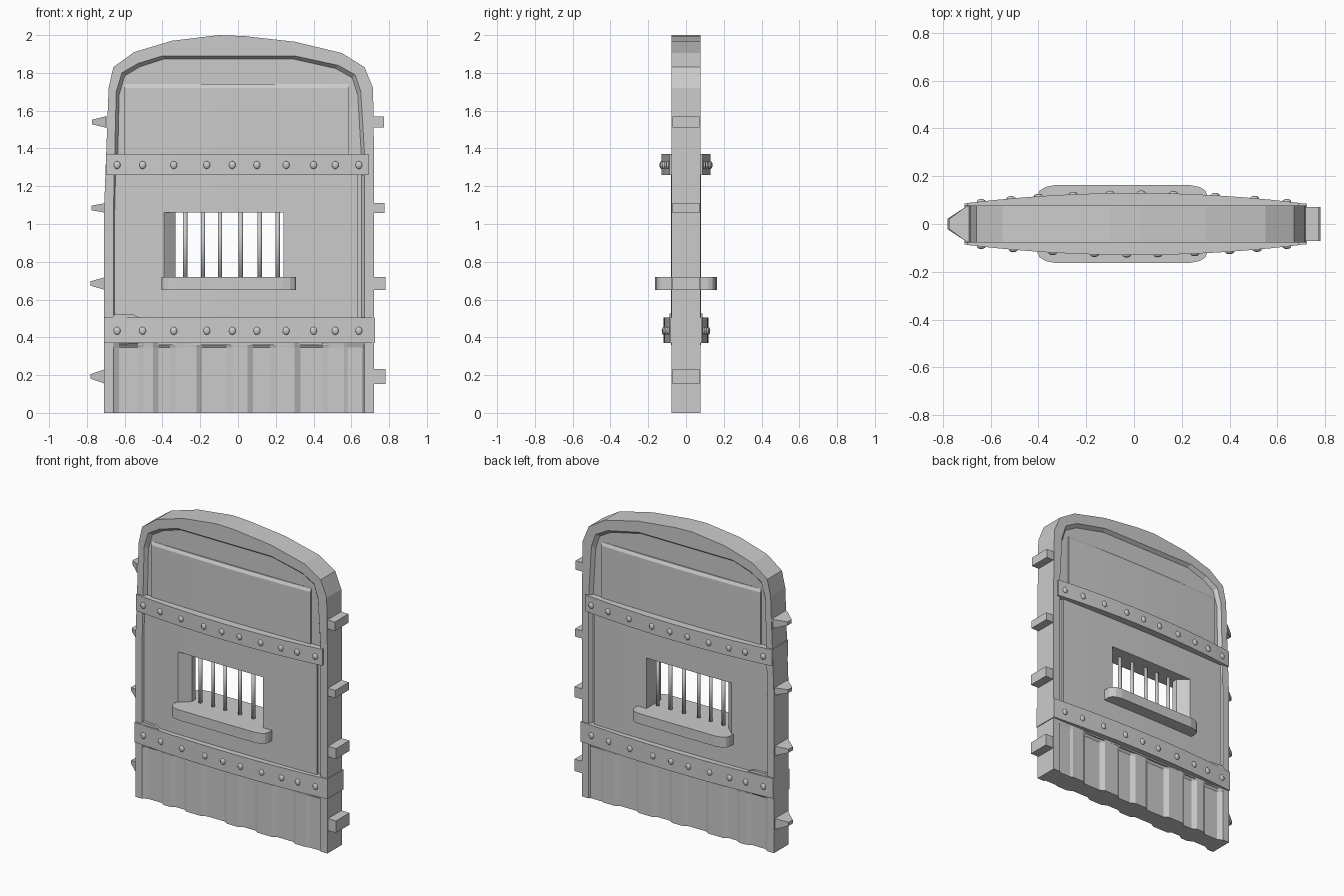
import bpy, bmesh, math

cube = bpy.data.objects.get("Cube")
if cube:
    bpy.data.objects.remove(cube, do_unlink=True)

grey = bpy.data.materials.new("plain_grey")
grey.use_nodes = True
grey.diffuse_color = (0.6, 0.6, 0.6, 1)
grey.node_tree.nodes["Principled BSDF"].inputs["Base Color"].default_value = (0.6, 0.6, 0.6, 1)


def finish(name, bm, smooth=False):
    bmesh.ops.recalc_face_normals(bm, faces=bm.faces[:])
    mesh = bpy.data.meshes.new(name)
    bm.to_mesh(mesh)
    bm.free()
    mesh.materials.append(grey)
    ob = bpy.data.objects.new(name, mesh)
    bpy.context.collection.objects.link(ob)
    if smooth:
        for p in mesh.polygons:
            p.use_smooth = True
    return ob


def loft(name, rings):
    """Skin closed rings of equal length and cap both ends."""
    bm = bmesh.new()
    rows = [[bm.verts.new(p) for p in ring] for ring in rings]
    n = len(rows[0])
    for a, b in zip(rows, rows[1:]):
        for i in range(n):
            j = (i + 1) % n
            bm.faces.new((a[i], a[j], b[j], b[i]))
    bm.faces.new(rows[0])
    bm.faces.new(rows[-1])
    return finish(name, bm)


def plan_prism(name, pts, z0, z1):
    return loft(name, [[(x, y, z) for x, y in pts] for z in (z0, z1)])


def bulge(x, edge, mid):
    return edge + (mid - edge) * (1 - (x / 0.72) ** 2)


def bowed(x0, x1, edge, mid, steps=12):
    """Lens-shaped plan, bulging to front and back."""
    xs = [x0 + (x1 - x0) * i / steps for i in range(steps + 1)]
    return ([(x, -bulge(x, edge, mid)) for x in xs]
            + [(x, bulge(x, edge, mid)) for x in reversed(xs)])


# Door core and raised rim
outer = [(-.71, 0), (-.71, 1.05), (-.685, 1.72), (-.66, 1.83), (-.55, 1.91),
         (-.35, 1.97), (-.1, 2), (.03, 1.995), (.3, 1.965), (.55, 1.905),
         (.67, 1.83), (.715, 1.72), (.72, 1.37), (.72, 0)]
inner = [(-.66, 0), (-.66, 1.05), (-.645, 1.7), (-.615, 1.8), (-.53, 1.85),
         (-.4, 1.89), (-.1, 1.89), (.03, 1.89), (.3, 1.89), (.53, 1.84),
         (.62, 1.79), (.65, 1.7), (.67, 1.37), (.67, 0)]
core = loft("door_core", [[(x, y, z) for x, z in outer] for y in (-.055, .055)])
for side, s in (("front", -1), ("back", 1)):
    loft(side + "_rim", [
        [(ox, s * .05, oz), (ox, s * .078, oz), (ix, s * .078, iz),
         (ix * .97, s * .05, max(iz - .02, 0))]
        for (ox, oz), (ix, iz) in zip(outer, inner)])

# Bowed boards above and below the upper strap
middle = plan_prism("middle_panel", bowed(-.66, .635, .066, .08), .36, 1.3)
x0, x1 = -.6, .585
top_plan = bowed(x0, x1, .06, .077)
loft("upper_panel", [[(x, y, z) for x, y in top_plan] for z in (1.3, 1.72)]
     + [[(x, y * .85, 1.74) for x, y in top_plan]])

# Rippled lower boards, valleys sloping out to meet the strap
valleys = [(-.66, -.5), (-.45, -.33), (-.22, -.03), (.05, .2), (.3, .48)]
ripple = []
for a, b in valleys:
    ripple += [(a, .076), (a + .03, .058), (b - .03, .058), (b, .076)]
ripple += [(.56, .076), (.58, .068), (.675, .068)]
plan = [(x, -y) for x, y in ripple] + [(x, y) for x, y in reversed(ripple)]
flush = [(x, math.copysign(.079, y)) for x, y in plan]
loft("lower_boards", [[(x, y, 0) for x, y in plan], [(x, y, .345) for x, y in plan],
                      [(x, y, .375) for x, y in flush]])

# Window opening with a splayed left jamb
cutter = plan_prism("window_cutter", [(-.42, -.1), (-.33, -.02), (-.33, .02), (-.42, .1),
                                      (.24, .1), (.24, -.1)], .69, 1.06)
cutter.hide_render = True
for ob in (core, middle):
    mod = ob.modifiers.new("window", 'BOOLEAN')
    mod.operation = 'DIFFERENCE'
    mod.solver = 'EXACT'
    mod.object = cutter
    bpy.context.view_layer.objects.active = ob
    bpy.ops.object.modifier_apply(modifier=mod.name)
bpy.data.objects.remove(cutter, do_unlink=True)

# Window sill
half = [(-.405, .12), (-.395, .14), (-.37, .155), (-.33, .163),
        (.235, .163), (.275, .155), (.298, .14), (.307, .12)]
plan_prism("window_sill", [(x, -y) for x, y in half] + half[::-1], .65, .72)

# Window bars
for i, x in enumerate((-.28, -.185, -.095, .015, .115, .21)):
    bm = bmesh.new()
    bmesh.ops.create_cone(bm, cap_ends=True, segments=10, radius1=.012, radius2=.012, depth=.37)
    bmesh.ops.translate(bm, verts=bm.verts[:], vec=(x, 0, .885))
    finish(f"window_bar_{i + 1}", bm, smooth=True)

# Straps with domed rivets
rivet_x = (-.64, -.505, -.34, -.165, -.03, .1, .255, .4, .515, .64)
for name, xa, xb, za, zb, mid in (("upper", -.7, .69, 1.26, 1.37, .13),
                                  ("lower", -.71, .725, .37, .505, .118)):
    plan_prism(name + "_strap", bowed(xa, xb, .085, mid), za, zb)
    bm = bmesh.new()
    for s in (-1, 1):
        for rx in rivet_x:
            x = -s * rx
            new = bmesh.ops.create_uvsphere(bm, u_segments=10, v_segments=6, radius=.021)["verts"]
            bmesh.ops.scale(bm, verts=new, vec=(.9, .5, 1))
            bmesh.ops.translate(bm, verts=new,
                                vec=(x, s * bulge(x, .085, mid), (za + zb) / 2 - .003))
    finish(name + "_rivets", bm, smooth=True)

# Small splinter above the lower strap
loft("board_splinter", [[(-.67, y, .5), (-.65, y, .525), (-.56, y, .522), (-.51, y, .5)]
                        for y in (-.088, .088)])

# Square hinge lugs on the left, tapered pegs on the right
for i, (z, h, reach) in enumerate(((1.54, .03, .772), (1.085, .026, .776),
                                   (.685, .035, .78), (.193, .04, .78))):
    def ring(x, y, hz):
        return [(x, -y, z - hz), (x, y, z - hz), (x, y, z + hz), (x, -y, z + hz)]
    loft(f"hinge_lug_{i + 1}", [ring(.69, .072, h), ring(reach, .072, h)])
    loft(f"side_peg_{i + 1}", [ring(-.68, .075, h), ring(-.7, .075, h),
                               ring(-reach, .022, .012)])
